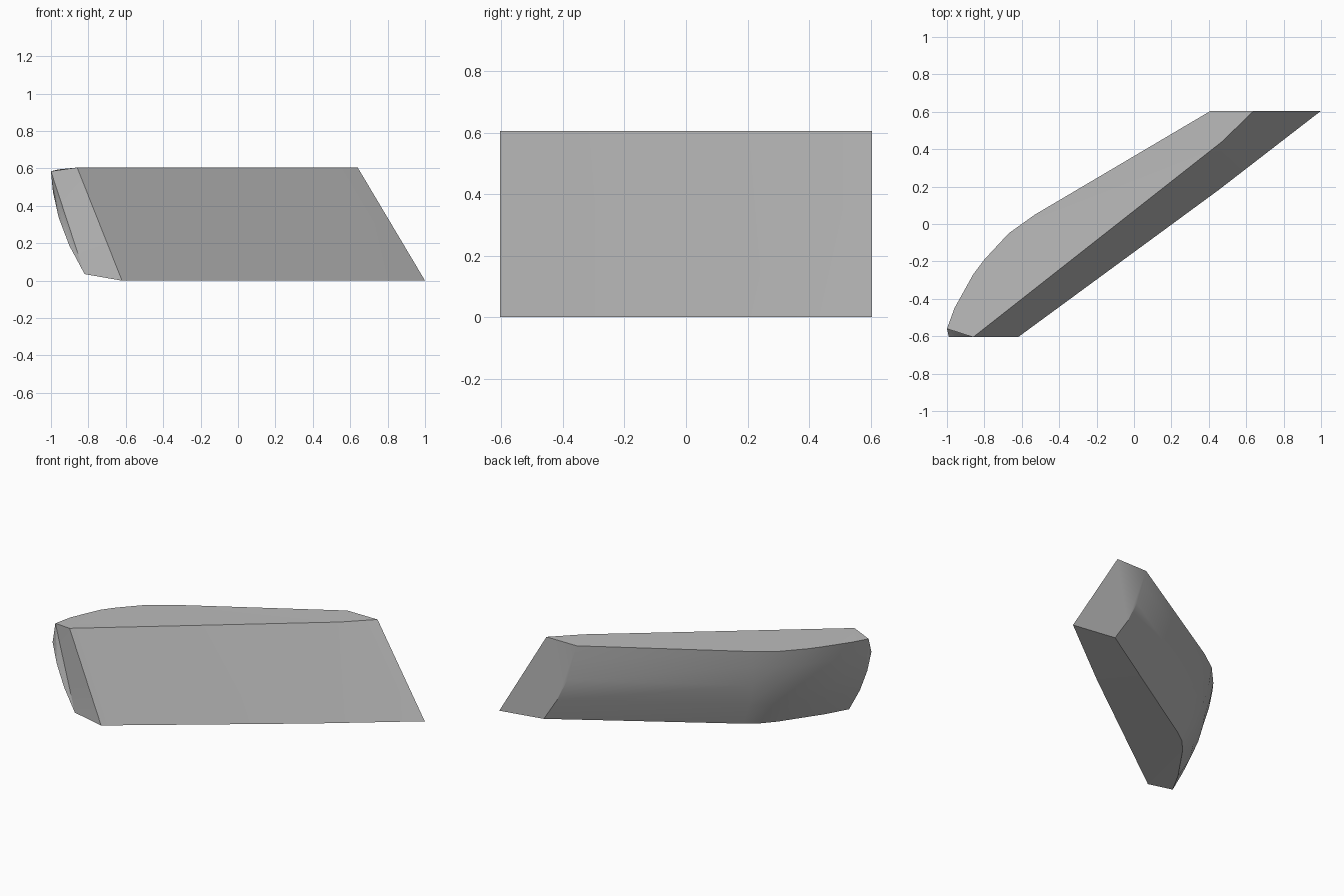
import bpy
import bmesh
from mathutils import Vector

cube = bpy.data.objects.get("Cube")
if cube:
    bpy.data.objects.remove(cube, do_unlink=True)

HEIGHT, DEPTH = 0.605, 0.605

# Plain grey stone
grey = bpy.data.materials.new("stone_grey")
grey.use_nodes = True
colour = (0.5, 0.5, 0.5, 1)
grey.diffuse_color = colour
grey.node_tree.nodes["Principled BSDF"].inputs["Base Color"].default_value = colour

# Plan outlines of the sloping front face, from its right end to its left end
front_top = [(-0.86, -DEPTH), (0.47, 0.44), (0.64, DEPTH)]
front_bottom = [(-0.62, -DEPTH), (0.45, 0.18), (1.0, DEPTH)]

# Plan outlines of the rounded back: upper rim and lower rim
back_top = [(-1.0, -0.56), (-0.96, -0.45), (-0.86, -0.27), (-0.8, -0.19),
            (-0.67, -0.05), (-0.53, 0.05), (0.41, DEPTH)]
back_bottom = [(-0.82, -DEPTH), (-0.74, -0.46), (-0.65, -0.33), (-0.56, -0.2),
               (-0.48, -0.11), (-0.4, -0.05), (0.66, DEPTH)]

bm = bmesh.new()


def row(points, z):
    return [bm.verts.new((x, y, z)) for x, y in points]


def skin(upper, lower):
    for i in range(len(upper) - 1):
        bm.faces.new((upper[i], upper[i + 1], lower[i + 1], lower[i]))


# Sloping front face
upper_front = row(front_top, HEIGHT)
lower_front = row(front_bottom, 0)
skin(upper_front, lower_front)

# Rounded back, bulging between its rims
back = []
for f in (0, 0.2, 0.45, 0.72, 1):
    line = []
    for i, (a, b) in enumerate(zip(back_top, back_bottom)):
        rim = HEIGHT - (0.02, 0.01, 0, 0, 0, 0, 0)[i]
        p = Vector((*a, rim)).lerp(Vector((*b, 0.035)), f)
        p.x -= 0.16 * f * (1 - f)
        if i == 0 and f > 0:
            p.y = -DEPTH
        line.append(bm.verts.new(p))
    back.append(line)
for upper, lower in zip(back, back[1:]):
    skin(upper, lower)

# Top, underside and the two cut ends
bm.faces.new(upper_front + back[0][::-1])
bm.faces.new(lower_front + back[-1][::-1])
for end in (0, -1):
    bm.faces.new([upper_front[end]] + [line[end] for line in back] + [lower_front[end]])

bmesh.ops.triangulate(bm, faces=[f for f in bm.faces if len(f.verts) > 4])
bmesh.ops.recalc_face_normals(bm, faces=bm.faces)
mesh = bpy.data.meshes.new("slanted_block")
bm.to_mesh(mesh)
bm.free()
mesh.materials.append(grey)

block = bpy.data.objects.new("slanted_block", mesh)
bpy.context.collection.objects.link(block)
bpy.ops.object.select_all(action='DESELECT')
block.select_set(True)
bpy.context.view_layer.objects.active = block
bpy.ops.object.shade_smooth_by_angle(angle=0.6)
